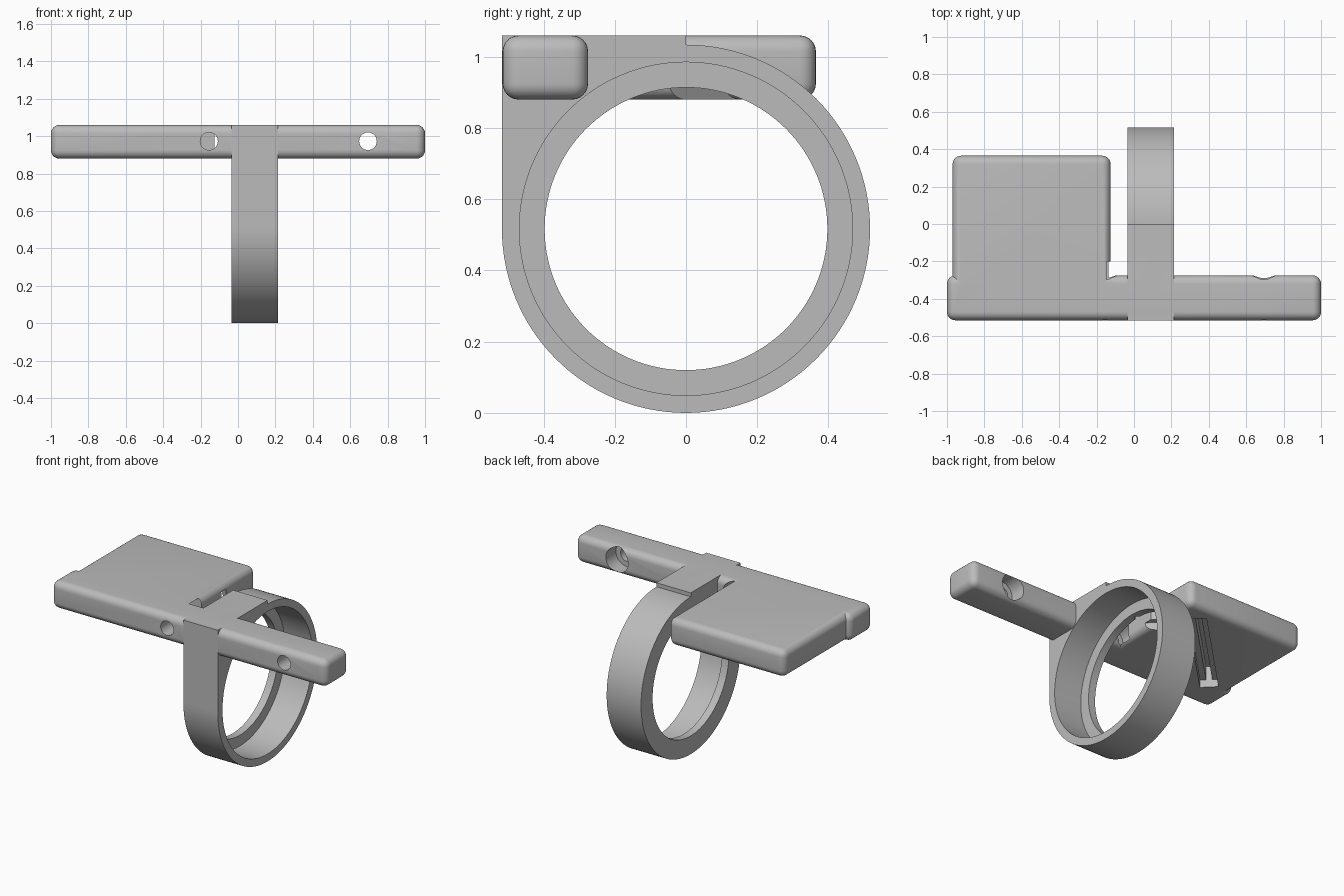
import bpy, bmesh
from math import radians, atan2, hypot
from mathutils import Matrix, Vector

cube = bpy.data.objects.get("Cube")
if cube:
    bpy.data.objects.remove(cube, do_unlink=True)

grey = bpy.data.materials.new("plain_grey")
grey.use_nodes = True
colour = (0.5, 0.5, 0.5, 1)
grey.diffuse_color = colour
grey.node_tree.nodes["Principled BSDF"].inputs["Base Color"].default_value = colour


def finish(name, bm):
    mesh = bpy.data.meshes.new(name)
    bm.to_mesh(mesh)
    bm.free()
    mesh.materials.append(grey)
    obj = bpy.data.objects.new(name, mesh)
    bpy.context.collection.objects.link(obj)
    return obj


def box(name, low, high, fillet=0, turn=None):
    """Box between two corners, with optional rounded edges or extra transform."""
    low, high = Vector(low), Vector(high)
    bm = bmesh.new()
    m = Matrix.Translation((low + high) / 2) @ Matrix.Diagonal((*(high - low), 1))
    bmesh.ops.create_cube(bm, size=1, matrix=turn @ m if turn else m)
    if fillet:
        bmesh.ops.bevel(bm, geom=bm.edges[:], offset=fillet, segments=6,
                        profile=0.5, affect='EDGES')
    return finish(name, bm)


def cylinder(name, axis, radius, start, end, centre, sides):
    """Cylinder along X or Y; centre gives the other two coordinates."""
    mid, (a, b) = (start + end) / 2, centre
    if axis == 'X':
        m = Matrix.Translation((mid, a, b)) @ Matrix.Rotation(radians(90), 4, 'Y')
    else:
        m = Matrix.Translation((a, mid, b)) @ Matrix.Rotation(radians(90), 4, 'X')
    bm = bmesh.new()
    bmesh.ops.create_cone(bm, cap_ends=True, segments=sides, radius1=radius,
                          radius2=radius, depth=end - start, matrix=m)
    return finish(name, bm)


def combine(body, other, operation):
    mod = body.modifiers.new(operation.lower(), 'BOOLEAN')
    mod.object, mod.operation, mod.solver = other, operation, 'EXACT'
    bpy.context.view_layer.objects.active = body
    bpy.ops.object.modifier_apply(modifier=mod.name)
    bpy.data.objects.remove(other, do_unlink=True)


R = 0.517               # ring radius and centre height
X0, X1 = -0.035, 0.215  # ring sides
Z0, Z1 = 0.88, 1.06     # bar and plate heights

# Ring with its square shoulder, cross bar and side plate
body = cylinder("ring_mount", 'X', R, X0, X1, (0, R), 128)
combine(body, box("shoulder", (X0, -R, R), (X1, 0, Z1)), 'UNION')
combine(body, box("cross_bar", (-1, -0.515, Z0), (1, -0.275, Z1), 0.045), 'UNION')
combine(body, box("side_plate", (-0.97, -0.45, Z0), (-0.125, 0.365, Z1), 0.045), 'UNION')

# Stepped bore, leaving a thin lip on one side
combine(body, cylinder("wide_bore", 'X', 0.468, X0 + 0.05, X1 + 0.005, (0, R), 128), 'DIFFERENCE')
combine(body, cylinder("lip_bore", 'X', 0.397, X0 - 0.01, X1, (0, R), 128), 'DIFFERENCE')

# Screw holes with counterbores at the back
for x in (-0.155, 0.695):
    combine(body, cylinder("screw_hole", 'Y', 0.047, -0.6, -0.3, (x, 0.973), 48), 'DIFFERENCE')
    combine(body, cylinder("counterbore", 'Y', 0.081, -0.38, -0.2, (x, 0.973), 48), 'DIFFERENCE')

# Stepped wire channel under the plate, in two diagonal legs
corner = Vector((-0.31, 0.215))
for end in (Vector((-0.05, -0.045)), Vector((-0.84, -0.315))):
    leg = end - corner
    turn = (Matrix.Translation((corner.x, corner.y, 0))
            @ Matrix.Rotation(atan2(leg.y, leg.x), 4, 'Z'))
    for width, depth in ((0.108, 0.05), (0.036, 0.14)):
        combine(body, box("channel", (-width / 2, -width / 2, Z0 - 0.05),
                          (hypot(*leg), width / 2, Z0 + depth), turn=turn), 'DIFFERENCE')

# Smooth curves, sharp edges
bpy.ops.object.select_all(action='DESELECT')
body.select_set(True)
bpy.context.view_layer.objects.active = body
bpy.ops.object.shade_smooth_by_angle(angle=radians(30))
